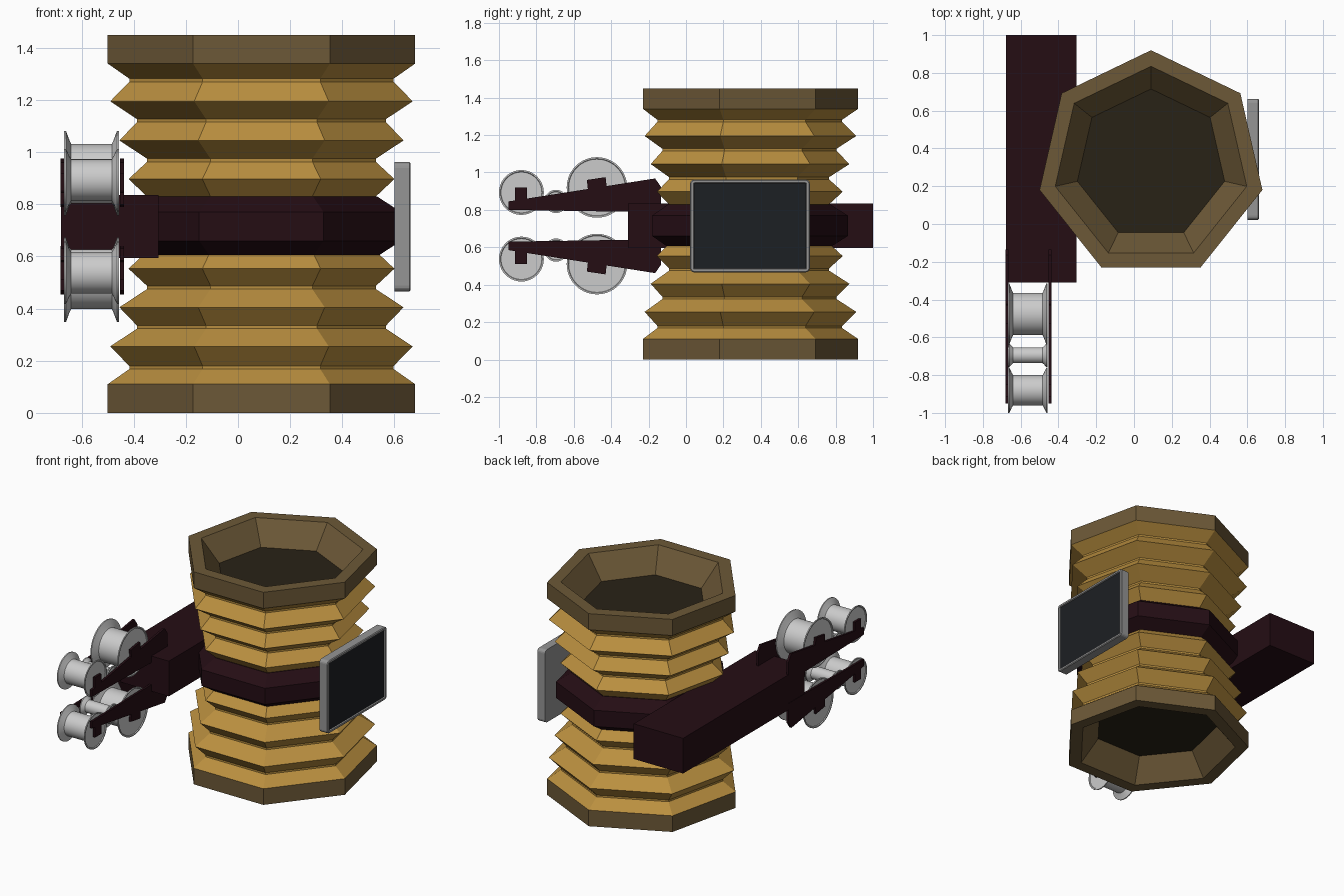
import bpy, bmesh, math

if "Cube" in bpy.data.objects:
    bpy.data.objects.remove(bpy.data.objects["Cube"])

CX, CY = 0.09, 0.315        # axis of the seven-sided body
MID = 0.725                 # mirror height of the body
ARM_Z = 0.715               # mirror height of the arm


def material(name, r, g, b):
    m = bpy.data.materials.new(name)
    m.diffuse_color = (r, g, b, 1)
    m.use_nodes = True
    m.node_tree.nodes["Principled BSDF"].inputs["Base Color"].default_value = m.diffuse_color
    return m


OCHRE = material("ochre", 0.49, 0.275, 0.05)
BROWN = material("brown", 0.15, 0.098, 0.038)
DARK = material("dark_brown", 0.022, 0.016, 0.008)
MAROON = material("maroon", 0.018, 0.004, 0.007)
GLASS = material("dark_glass", 0.012, 0.014, 0.017)


def finish(name, bm, mat=None):
    me = bpy.data.meshes.new(name)
    bm.to_mesh(me)
    bm.free()
    ob = bpy.data.objects.new(name, me)
    bpy.context.collection.objects.link(ob)
    if mat:
        me.materials.append(mat)
    return ob


def lathe(name, profile, sides, mat=None, caps=False, place=None):
    """Sweep (radius, height) points round an axis; place maps them to the world."""
    place = place or (lambda x, y, z: (CX + x, CY + y, z))
    bm = bmesh.new()
    rings = []
    for r, z in profile:
        ang = [math.pi / 2 + 2 * math.pi * k / sides for k in range(sides)]
        rings.append([bm.verts.new(place(r * math.cos(a), r * math.sin(a), z)) for a in ang])
    for a, b in zip(rings, rings[1:]):
        for k in range(sides):
            n = (k + 1) % sides
            bm.faces.new((a[k], a[n], b[n], b[k]))
    if caps:
        bm.faces.new(rings[0][::-1])
        bm.faces.new(rings[-1])
    return finish(name, bm, mat)


def plate(name, points, x0, x1, mat):
    """Extrude a (y, z) outline along x."""
    bm = bmesh.new()
    a = [bm.verts.new((x0, y, z)) for y, z in points]
    b = [bm.verts.new((x1, y, z)) for y, z in points]
    bm.faces.new(a)
    bm.faces.new(b[::-1])
    for k in range(len(a)):
        n = (k + 1) % len(a)
        bm.faces.new((a[k], b[k], b[n], a[n]))
    bmesh.ops.recalc_face_normals(bm, faces=bm.faces)
    return finish(name, bm, mat)


def box(name, y0, y1, z0, z1, x0, x1, mat):
    return plate(name, [(y0, z0), (y1, z0), (y1, z1), (y0, z1)], x0, x1, mat)


# Bellows, rims and recessed floors, top and mirrored bottom
bellows = [(0.45, 0.83), (0.523, 0.897), (0.45, 0.963), (0.45, 0.975), (0.559, 1.045),
           (0.49, 1.115), (0.49, 1.127), (0.595, 1.195), (0.52, 1.27), (0.52, 1.282), (0.605, 1.34)]
rim = [(0.5, 1.34), (0.605, 1.34), (0.605, 1.45), (0.52, 1.45), (0.40, 1.30)]
floor = [(0.40, 1.28), (0.40, 1.30)]
for part, prof, mat, caps in (("bellows", bellows, OCHRE, False),
                              ("rim", rim, BROWN, False),
                              ("floor", floor, DARK, True)):
    lathe("upper_" + part, prof, 7, mat, caps)
    flipped = [(r, 2 * MID - z) for r, z in reversed(prof)]
    lathe("lower_" + part, flipped, 7, mat, caps)

# Middle band
lathe("middle_band", [(0.455, 0.60), (0.55, 0.66), (0.55, 0.77), (0.455, 0.83)], 7, MAROON, True)

# Arm along the left side
box("arm", -0.31, 1.0, 0.595, 0.835, -0.678, -0.305, MAROON)

# Bracket plates with axle tabs, and spools, above and below the arm
bracket = [(-0.95, 0.80), (-0.31, 0.79), (-0.135, 0.79), (-0.135, 0.925),
           (-0.165, 0.968), (-0.95, 0.845)]
end_tab = [(-0.915, 0.82), (-0.85, 0.82), (-0.85, 0.92), (-0.915, 0.92)]
big_tab = [(-0.52, 0.87), (-0.42, 0.885), (-0.43, 0.975), (-0.53, 0.96)]
spools = (("large", -0.476, 0.92, 0.162, 0.112),
          ("small", -0.695, 0.845, 0.062, 0.042),
          ("end", -0.88, 0.893, 0.12, 0.08))
for level, up in (("upper", 1), ("lower", -1)):
    def height(z):
        return ARM_Z + up * (z - ARM_Z)

    for side, x in (("outer", -0.68), ("inner", -0.452)):
        for part, pts in (("bracket", bracket), ("end_tab", end_tab), ("large_tab", big_tab)):
            plate(f"{level}_{side}_{part}", [(y, height(z)) for y, z in pts], x, x + 0.015, MAROON)

    for size, cy, cz, r, hub in spools:
        half = [(hub, 0.078), (hub + 0.3 * (r - hub), 0.085), (r, 0.098), (r, 0.105),
                (r - 0.008, 0.105), (r - 0.011, 0.100)]
        prof = [(a, -b) for a, b in reversed(half)] + half
        ob = lathe(f"{level}_{size}_spool", prof, 40, None, True,
                   lambda a, b, h: (-0.562 + h, cy + a, height(cz) + b))
        bpy.context.view_layer.objects.active = ob
        ob.select_set(True)
        bpy.ops.object.shade_smooth_by_angle(angle=math.radians(25))
        ob.select_set(False)

# Screen: rounded frame with a recessed dark panel facing right
screen = box("screen", 0.022, 0.662, 0.466, 0.962, 0.60, 0.657, None)
bm = bmesh.new()
bm.from_mesh(screen.data)
corners = [e for e in bm.edges if abs(e.verts[0].co.x - e.verts[1].co.x) > 0.01]
bmesh.ops.bevel(bm, geom=corners, offset=0.022, segments=4, profile=0.5, affect='EDGES')
bm.normal_update()
panel = max(bm.faces, key=lambda f: f.calc_center_median().x)
for inset, depth in ((0.005, 0.005), (0.012, 0.0), (0.003, -0.008)):
    bmesh.ops.inset_region(bm, faces=[panel], thickness=inset, depth=depth)
panel.material_index = 1
bm.to_mesh(screen.data)
bm.free()
screen.data.materials.append(material("frame_grey", 0.3, 0.3, 0.3))
screen.data.materials.append(GLASS)
screen.data.polygons.foreach_set(
    "material_index", [1 if p.area > 0.2 and p.normal.x > 0.9 else 0 for p in screen.data.polygons])
